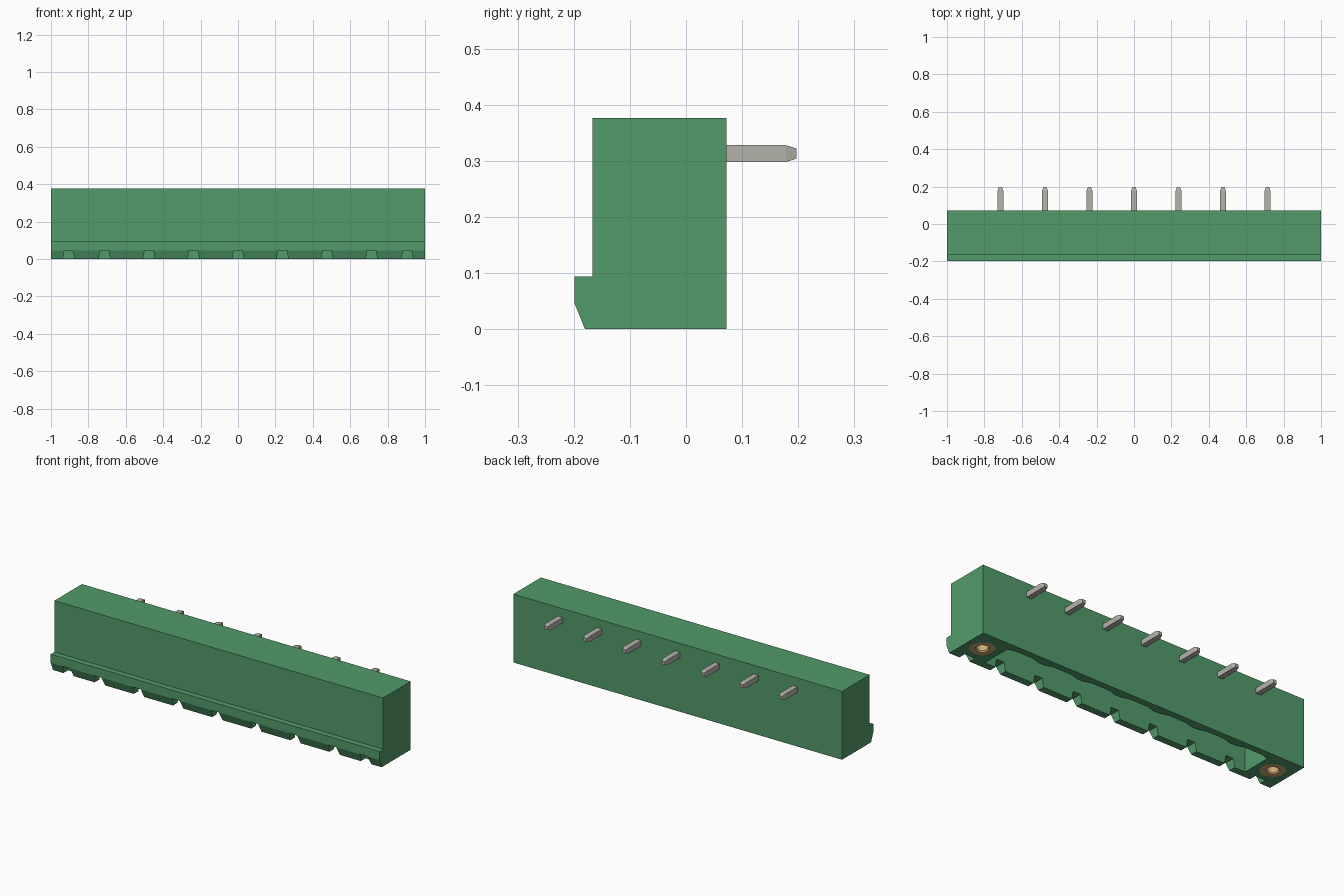
import bpy, bmesh, math
from mathutils import Vector

cube = bpy.data.objects.get("Cube")
if cube:
    bpy.data.objects.remove(cube, do_unlink=True)


def material(name, rgb, metallic=0.0):
    m = bpy.data.materials.new(name)
    m.use_nodes = True
    m.diffuse_color = (*rgb, 1)
    node = m.node_tree.nodes["Principled BSDF"]
    node.inputs["Base Color"].default_value = (*rgb, 1)
    node.inputs["Metallic"].default_value = metallic
    return m


GREEN = material("green plastic", (0.084, 0.328, 0.144))
TIN = material("tin grey", (0.456, 0.445, 0.402))
BRASS = material("brass", (0.62, 0.42, 0.18))


def loft(name, rings, mat):
    """Closed solid through a list of matching point rings."""
    bm = bmesh.new()
    loops = [[bm.verts.new(p) for p in ring] for ring in rings]
    n = len(loops[0])
    for a, b in zip(loops, loops[1:]):
        for i in range(n):
            j = (i + 1) % n
            bm.faces.new((a[i], a[j], b[j], b[i]))
    bm.faces.new(loops[0])
    bm.faces.new(loops[-1])
    bmesh.ops.recalc_face_normals(bm, faces=bm.faces)
    mesh = bpy.data.meshes.new(name)
    bm.to_mesh(mesh)
    bm.free()
    mesh.materials.append(mat)
    obj = bpy.data.objects.new(name, mesh)
    bpy.context.collection.objects.link(obj)
    return obj


def cut(body, cutter):
    """Subtract the cutter, then remove it."""
    cutter.hide_render = True
    mod = body.modifiers.new("cut", "BOOLEAN")
    mod.operation = "DIFFERENCE"
    mod.solver = "EXACT"
    mod.object = cutter
    bpy.context.view_layer.update()
    graph = bpy.context.evaluated_depsgraph_get()
    mesh = bpy.data.meshes.new_from_object(body.evaluated_get(graph))
    body.modifiers.clear()
    body.data = mesh
    bpy.data.objects.remove(cutter, do_unlink=True)


def circle(r, x, y, z, n=32):
    return [(x + r * math.cos(math.tau * i / n), y + r * math.sin(math.tau * i / n), z)
            for i in range(n)]


PITCH = 0.238
poles = [PITCH * i for i in range(-3, 4)]
SCREW_X, SCREW_Y = 0.905, -0.048

# Housing: side profile with the front latch lip
profile = [(0.072, 0), (0.072, 0.376), (-0.167, 0.376), (-0.167, 0.094),
           (-0.199, 0.094), (-0.199, 0.047), (-0.18, 0)]
housing = loft("housing", [[(x, y, z) for y, z in profile] for x in (-1, 1)], GREEN)

# Plug cavity, open below, with a scalloped back wall
outline = [(0.81, -0.141), (-0.81, -0.141), (-0.81, 0.022)]
for x in poles:
    outline += [(x - 0.1, 0.022), (x - 0.055, 0.036), (x + 0.055, 0.036), (x + 0.1, 0.022)]
outline.append((0.81, 0.022))
cut(housing, loft("cavity_cutter", [[(x, y, z) for x, y in outline] for z in (-0.1, 0.27)], GREEN))

# Coding notches through the front wall, and short ones on the flanges
for x in poles + [-SCREW_X, SCREW_X]:
    back = -0.14 if abs(x) > 0.8 else -0.1
    section = [(-0.04, -0.047), (0.04, -0.047), (0.023, 0.047), (-0.023, 0.047)]
    cut(housing, loft("notch_cutter",
                      [[(x + dx, y, z) for dx, z in section] for y in (-0.3, back)], GREEN))

# Flange bores with threaded inserts
for side, label in ((1, "left"), (-1, "right")):
    x = side * SCREW_X
    cut(housing, loft("bore_cutter", [circle(0.064, x, SCREW_Y, z) for z in (-0.1, 0.2)], GREEN))
    steps = [(0.064, 0.2), (0.064, 0.001), (0.034, 0.001), (0.029, 0.008), (0.029, 0.18)]
    insert = loft(label + "_threaded_insert",
                  [circle(r, x, SCREW_Y, z) for r, z in steps], BRASS)
    bpy.ops.object.select_all(action="DESELECT")
    insert.select_set(True)
    bpy.context.view_layer.objects.active = insert
    bpy.ops.object.shade_smooth_by_angle(angle=math.radians(25))


# Bent contact pins: vertical inside the cavity, horizontal out of the back
def square(centre, u, v, half):
    c, u, v = Vector(centre), Vector(u), Vector(v)
    return [c + half * (a * u + b * v) for a, b in ((-1, -1), (1, -1), (1, 1), (-1, 1))]


X, Y, Z = (1, 0, 0), (0, 1, 0), (0, 0, 1)
for i, x in enumerate(poles):
    stations = [(SCREW_Y, 0.015), (0.178, 0.015), (0.197, 0.009)]
    loft(f"solder_pin_{i + 1}", [square((x, y, 0.313), X, Z, h) for y, h in stations], TIN)
    stations = [(0.3, 0.015), (0.095, 0.015), (0.075, 0.009)]
    loft(f"contact_pin_{i + 1}", [square((x, SCREW_Y, z), X, Y, h) for z, h in stations], TIN)
